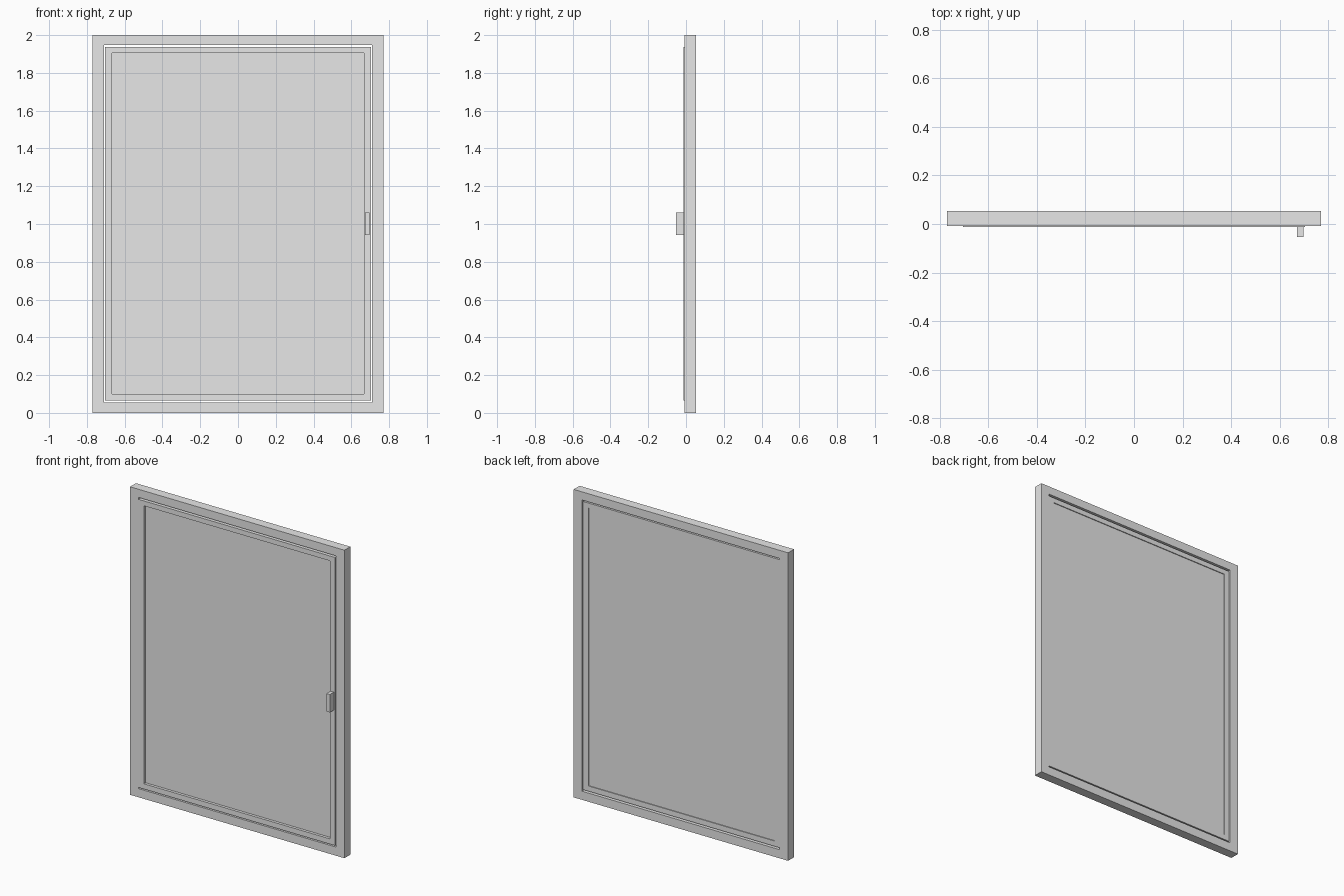
import bpy
import bmesh

cube = bpy.data.objects.get("Cube")
if cube:
    bpy.data.objects.remove(cube, do_unlink=True)

grey = bpy.data.materials.new("light_grey")
grey.use_nodes = True
colour = (0.8, 0.8, 0.8, 1)
grey.diffuse_color = colour
grey.node_tree.nodes["Principled BSDF"].inputs["Base Color"].default_value = colour


def finish(name, bm):
    bmesh.ops.recalc_face_normals(bm, faces=bm.faces)
    mesh = bpy.data.meshes.new(name)
    bm.to_mesh(mesh)
    bm.free()
    mesh.materials.append(grey)
    obj = bpy.data.objects.new(name, mesh)
    bpy.context.collection.objects.link(obj)
    return obj


def corners(x0, x1, z0, z1):
    return [(x0, z0), (x1, z0), (x1, z1), (x0, z1)]


def box(name, x, y, z):
    """Solid block from (min, max) ranges."""
    bm = bmesh.new()
    rings = [[bm.verts.new((cx, cy, cz)) for cx, cz in corners(*x, *z)] for cy in y]
    for ring in rings:
        bm.faces.new(ring)
    for i in range(4):
        j = (i + 1) % 4
        bm.faces.new((rings[0][i], rings[0][j], rings[1][j], rings[1][i]))
    return finish(name, bm)


def ring_frame(name, outer, inner, y):
    """Mitred rectangular frame swept around the opening."""
    bm = bmesh.new()
    front, back = y
    loops = [[bm.verts.new((cx, cy, cz)) for cx, cz in corners(*rect)]
             for rect, cy in ((outer, front), (inner, front), (inner, back), (outer, back))]
    for a, b in zip(loops, loops[1:] + loops[:1]):
        for i in range(4):
            j = (i + 1) % 4
            bm.faces.new((a[i], a[j], b[j], b[i]))
    return finish(name, bm)


# Fixed outer frame
ring_frame("outer_frame", (-0.77, 0.77, 0, 2), (-0.71, 0.71, 0.056, 1.947), (-0.008, 0.0525))

# Opening sash, set slightly forward with a small gap around it
pane = (-0.668, 0.668, 0.1, 1.905)
ring_frame("sash", (-0.705, 0.705, 0.066, 1.937), pane, (-0.012, 0.0485))

# Pane recessed into the sash
box("pane", pane[:2], (0.006, 0.043), pane[2:])

# Pull handle on the opening edge
box("handle", (0.672, 0.697), (-0.0525, -0.012), (0.943, 1.06))
